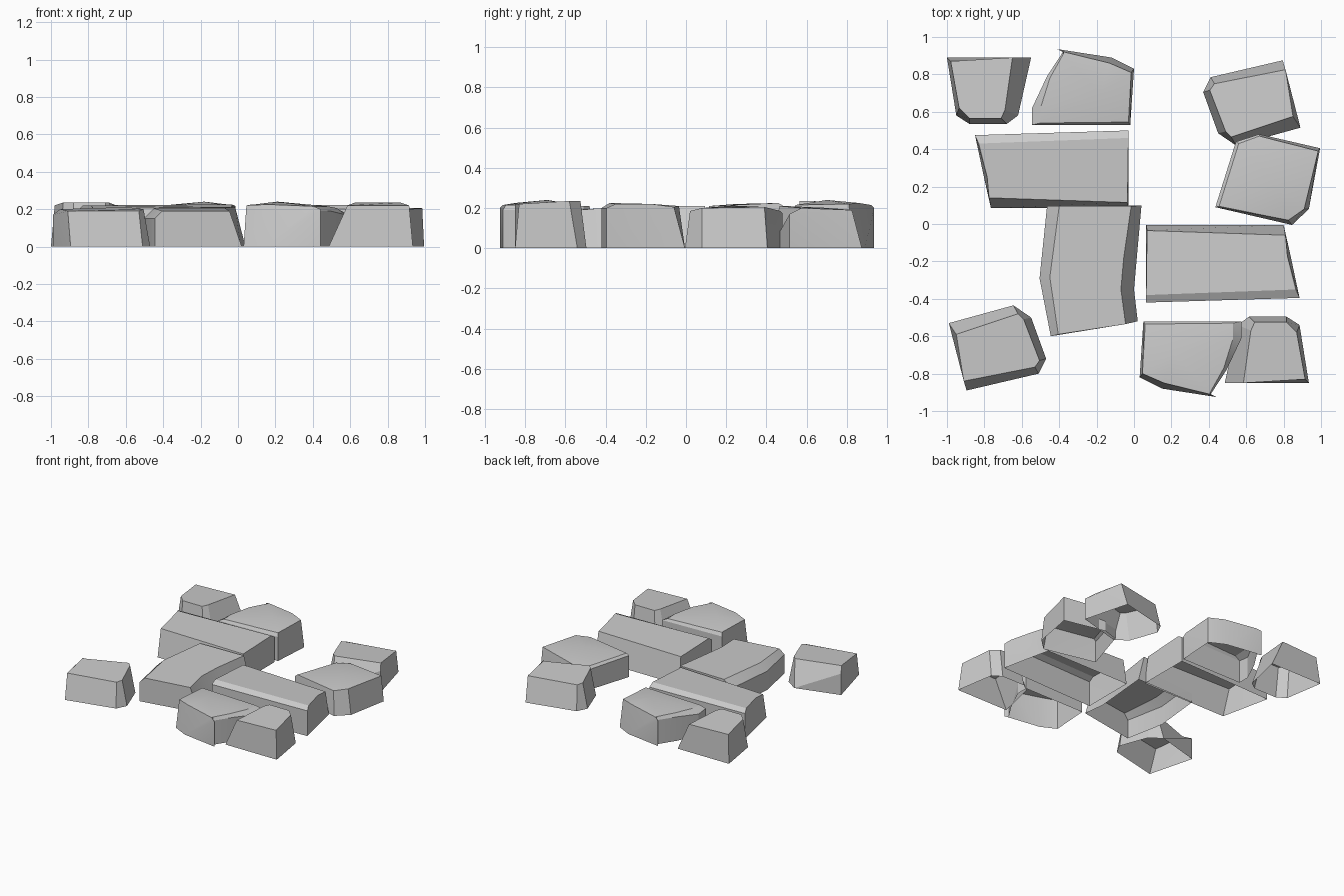
import bpy, bmesh, math
from math import radians

if "Cube" in bpy.data.objects:
    bpy.data.objects.remove(bpy.data.objects["Cube"])


def stone(name, pts, peak=None, twin=None):
    """Open-bottomed paving stone. Each point is
    (base x, base y, height of upright wall, top x, top y, top z).
    peak adds a raised centre; twin places a copy turned half round."""
    bm = bmesh.new()
    rings = [
        [bm.verts.new((p[0], p[1], 0)) for p in pts],
        [bm.verts.new((p[0], p[1], p[2])) for p in pts],
        [bm.verts.new(p[3:]) for p in pts],
    ]
    n = len(pts)
    for low, high in zip(rings, rings[1:]):
        for i in range(n):
            j = (i + 1) % n
            bm.faces.new((low[i], low[j], high[j], high[i]))
    if peak:
        c = bm.verts.new(peak)
        for i in range(n):
            bm.faces.new((rings[2][i], rings[2][(i + 1) % n], c))
    else:
        bm.faces.new(rings[2])
    bmesh.ops.remove_doubles(bm, verts=bm.verts, dist=0.0005)
    bmesh.ops.recalc_face_normals(bm, faces=bm.faces)
    top = max(bm.faces, key=lambda f: abs(f.normal.z))
    if top.normal.z < 0:
        bmesh.ops.reverse_faces(bm, faces=bm.faces)
    mesh = bpy.data.meshes.new(name)
    bm.to_mesh(mesh)
    bm.free()
    ob = bpy.data.objects.new(name, mesh)
    bpy.context.collection.objects.link(ob)
    bpy.ops.object.select_all(action='DESELECT')
    ob.select_set(True)
    bpy.context.view_layer.objects.active = ob
    bpy.ops.object.shade_smooth_by_angle(angle=radians(25))
    if twin:
        copy = bpy.data.objects.new(name + "_twin", mesh)
        copy.rotation_euler.z = math.pi
        copy.location = (twin[0], twin[1], 0)
        bpy.context.collection.objects.link(copy)


# small tapered stone at the corners
stone("corner_stone", [
    (-1, .89, 0, -.98, .87, .22), (-.95, .58, 0, -.935, .62, .235),
    (-.88, .535, 0, -.88, .565, .235), (-.68, .535, 0, -.71, .565, .235),
    (-.62, .58, 0, -.69, .61, .235), (-.55, .89, 0, -.65, .89, .22),
], twin=(-.065, .04))

# domed stone
stone("domed_stone", [
    (-.38, .92, .19, -.38, .905, .215), (-.465, .79, .19, -.45, .78, .215),
    (-.545, .62, .17, -.5, .62, .205), (-.545, .53, .18, -.5, .54, .2),
    (-.02, .53, .19, -.03, .545, .215), (0, .83, 0, -.015, .81, .22),
    (-.12, .89, 0, -.13, .86, .225), (-.41, .935, .2, -.375, .92, .215),
], peak=(-.18, .7, .24), twin=(.03, .01))

# long stone with chamfered back
stone("long_stone", [
    (-.85, .475, .2, -.83, .43, .22), (-.8, .24, 0, -.785, .25, .22),
    (-.765, .085, 0, -.775, .14, .205), (-.03, .085, 0, -.035, .115, .21),
    (-.03, .5, .2, -.03, .46, .225),
], twin=(.035, .08))

# five-sided stone at the outer corners
stone("angled_stone", [
    (-.99, -.53, .17, -.95, -.59, .2), (-.895, -.89, 0, -.91, -.84, .19),
    (-.51, -.8, 0, -.53, -.765, .19), (-.47, -.72, 0, -.505, -.73, .2),
    (-.55, -.5, 0, -.59, -.51, .21), (-.645, -.435, 0, -.62, -.48, .21),
], twin=(-.1, -.015))

# broad stone on the right
stone("broad_stone", [
    (.435, .09, .17, .455, .095, .185), (.845, -.005, 0, .825, .02, .185),
    (.935, .08, 0, .91, .08, .2), (.995, .405, 0, .985, .39, .205),
    (.67, .48, .175, .67, .47, .185), (.545, .44, .16, .56, .43, .18),
], peak=(.74, .23, .212))

# bent stone in the middle
stone("bent_stone", [
    (-.465, .095, .15, -.4, .095, .205), (-.505, -.29, .15, -.45, -.285, .205),
    (-.445, -.6, .15, -.405, -.59, .19), (.02, -.52, 0, -.045, -.535, .19),
    (.0, -.35, 0, -.07, -.35, .205), (.015, -.18, 0, -.055, -.18, .21),
    (.04, .1, 0, -.015, .095, .21),
])
